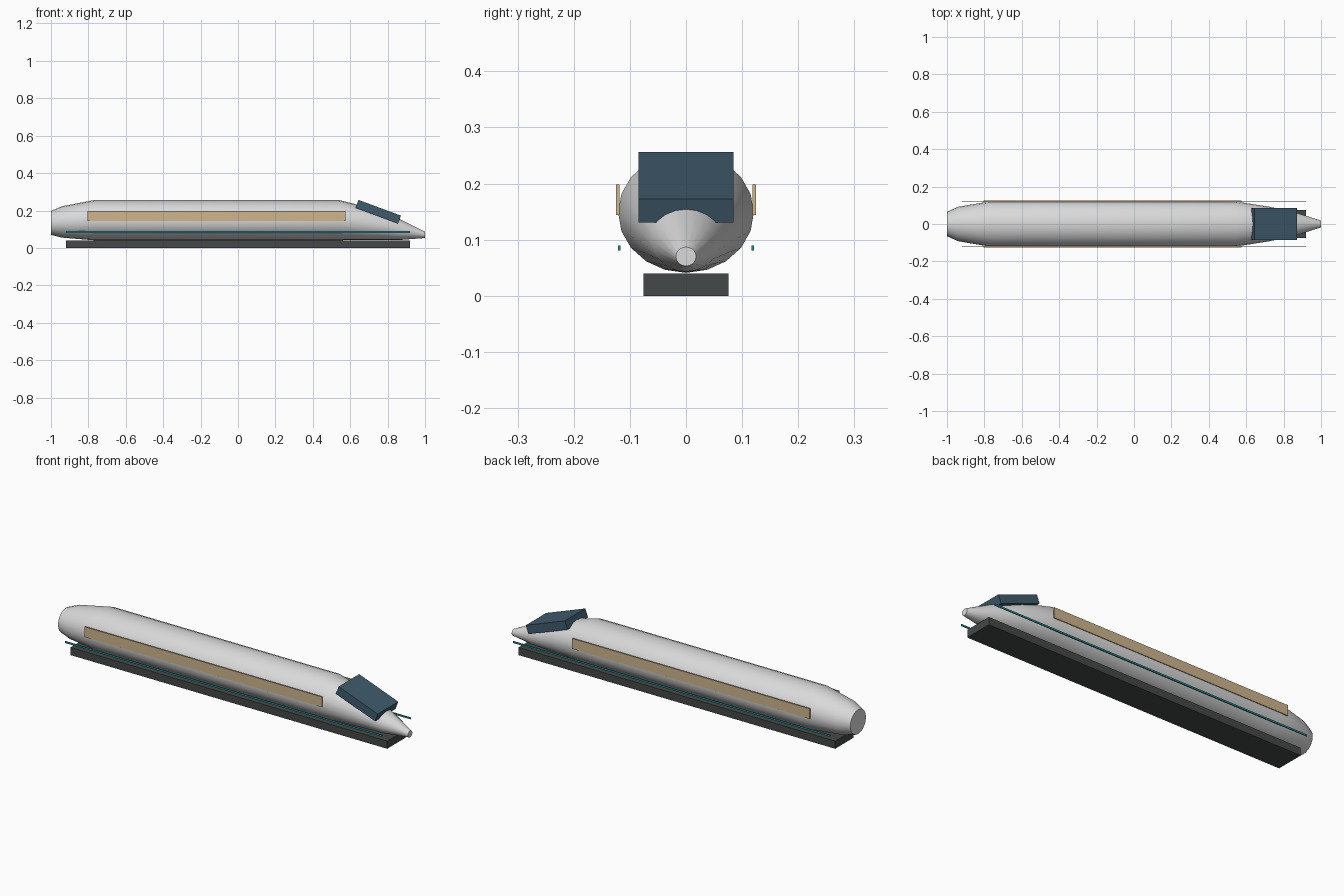
import bpy, bmesh, math
from mathutils import Matrix, Vector

cube = bpy.data.objects.get("Cube")
if cube:
    bpy.data.objects.remove(cube, do_unlink=True)


def material(name, rgb):
    m = bpy.data.materials.new(name)
    m.use_nodes = True
    m.diffuse_color = (*rgb, 1)
    m.node_tree.nodes["Principled BSDF"].inputs["Base Color"].default_value = (*rgb, 1)
    return m


def finish(name, bm, mat):
    bmesh.ops.recalc_face_normals(bm, faces=bm.faces[:])
    mesh = bpy.data.meshes.new(name)
    bm.to_mesh(mesh)
    bm.free()
    mesh.materials.append(mat)
    obj = bpy.data.objects.new(name, mesh)
    bpy.context.collection.objects.link(obj)
    return obj


def box(name, center, size, mat, tilt=0):
    bm = bmesh.new()
    place = (Matrix.Translation(Vector(center)) @ Matrix.Rotation(math.radians(tilt), 4, "Y")
             @ Matrix.Diagonal((*size, 1)))
    bmesh.ops.create_cube(bm, size=1, matrix=place)
    return finish(name, bm, mat)


def loft(name, stations, sides, mat):
    """Skin elliptical rings given as (x, half width, bottom z, top z)."""
    bm = bmesh.new()
    rings = []
    for x, half, low, high in stations:
        ring = []
        for i in range(sides):
            a = math.tau * i / sides
            ring.append(bm.verts.new((x, half * math.cos(a),
                                      (low + high) / 2 + (high - low) / 2 * math.sin(a))))
        rings.append(ring)
    for a, b in zip(rings, rings[1:]):
        for i in range(sides):
            j = (i + 1) % sides
            bm.faces.new((a[i], a[j], b[j], b[i]))
    bm.faces.new(rings[0])
    bm.faces.new(rings[-1])
    return finish(name, bm, mat)


silver = material("light grey shell", (0.70, 0.70, 0.71))
tan = material("tan window band", (0.62, 0.46, 0.27))
teal = material("teal stripe", (0.02, 0.25, 0.27))
glass = material("dark blue glass", (0.05, 0.105, 0.15))
dark = material("dark grey chassis", (0.06, 0.066, 0.066))

# Streamlined shell, tail to nose
body = loft("body_shell", [
    (-1.00, 0.065, 0.070, 0.198),
    (-0.94, 0.092, 0.055, 0.223),
    (-0.77, 0.121, 0.041, 0.256),
    (0.54, 0.121, 0.041, 0.256),
    (0.72, 0.093, 0.042, 0.212),
    (0.87, 0.060, 0.043, 0.152),
    (1.00, 0.018, 0.053, 0.087),
], 20, silver)
bpy.context.view_layer.objects.active = body
body.select_set(True)
bpy.ops.object.shade_smooth_by_angle(angle=math.radians(35))

# Underframe and windscreen
box("chassis", (0, 0, 0.02), (1.84, 0.152, 0.04), dark)
box("windscreen", (0.75, 0, 0.1935), (0.242, 0.17, 0.045), glass, 20.3)

# Side bands
for side, label in ((1, "back"), (-1, "front")):
    box(label + "_window_band", (-0.115, side * 0.1215, 0.171), (1.38, 0.006, 0.054), tan)
    box(label + "_stripe", (0, side * 0.119, 0.085), (1.84, 0.004, 0.009), teal)
